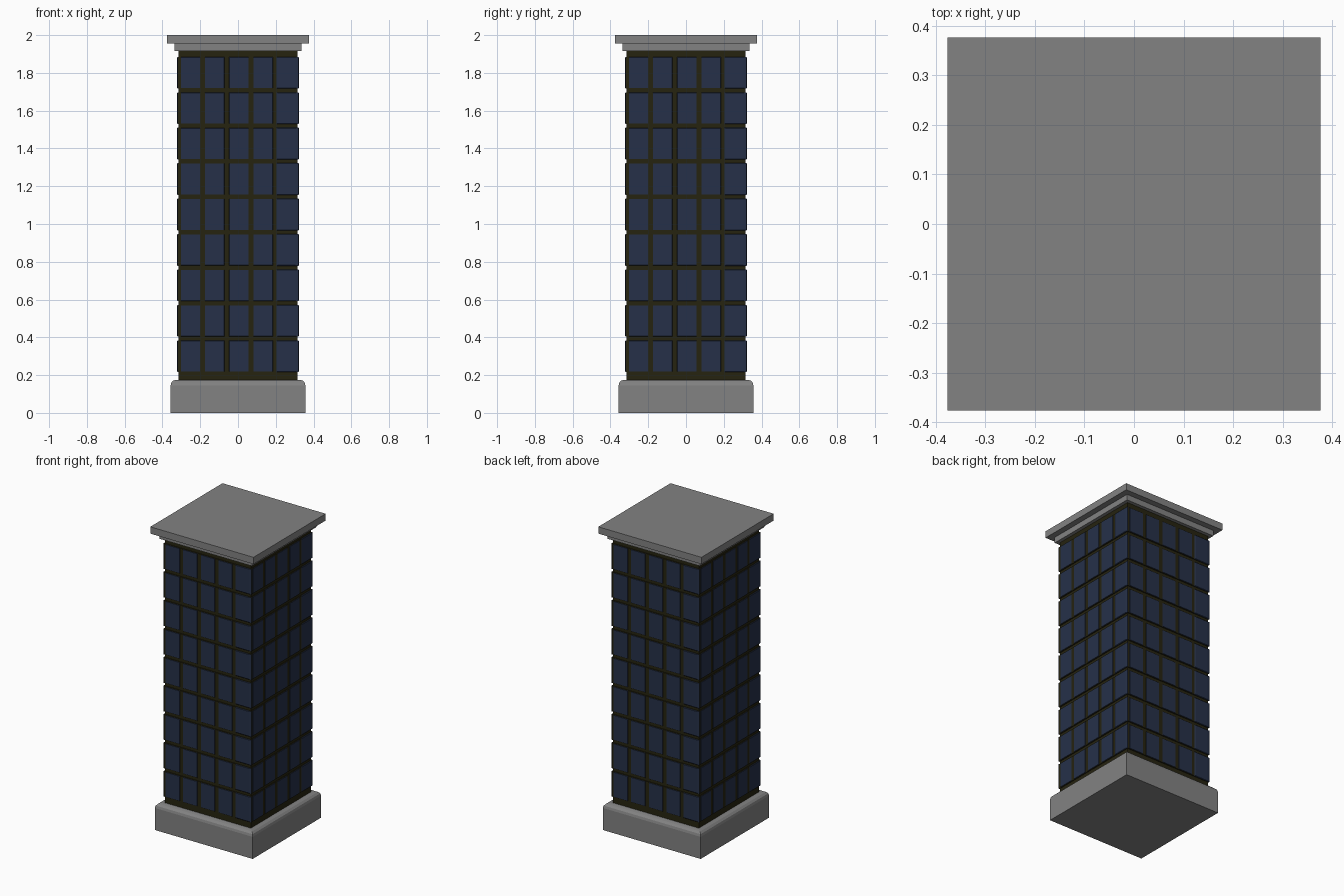
import bpy, bmesh, math
from mathutils import Matrix

if "Cube" in bpy.data.objects:
    bpy.data.objects.remove(bpy.data.objects["Cube"])


def material(name, rgb):
    m = bpy.data.materials.new(name)
    m.diffuse_color = (*rgb, 1.0)
    m.use_nodes = True
    m.node_tree.nodes["Principled BSDF"].inputs["Base Color"].default_value = m.diffuse_color
    return m


stone = material("grey stone", (0.225, 0.225, 0.225))
frame = material("dark olive frame", (0.019, 0.017, 0.005))
glass = material("dark blue glass", (0.019, 0.030, 0.066))


def finish(bm, name, mat):
    mesh = bpy.data.meshes.new(name)
    bmesh.ops.recalc_face_normals(bm, faces=bm.faces[:])
    bm.to_mesh(mesh)
    bm.free()
    mesh.materials.append(mat)
    ob = bpy.data.objects.new(name, mesh)
    bpy.context.collection.objects.link(ob)
    return ob


def add_block(bm, half, z0, z1):
    mat = Matrix.Translation((0, 0, (z0 + z1) / 2)) @ Matrix.Diagonal((2 * half, 2 * half, z1 - z0, 1))
    return bmesh.ops.create_cube(bm, size=1, matrix=mat)["verts"]


def block(name, half, z0, z1, mat):
    bm = bmesh.new()
    add_block(bm, half, z0, z1)
    return finish(bm, name, mat)


# Plinth with rounded top edges
bm = bmesh.new()
add_block(bm, 0.357, 0, 0.175)
top_edges = [e for e in bm.edges if all(v.co.z > 0.1 for v in e.verts)]
bmesh.ops.bevel(bm, geom=top_edges, offset=0.03, segments=3, profile=0.5, affect='EDGES')
finish(bm, "plinth", stone)

# Tower core and roof slabs
block("tower_core", 0.314, 0.17, 1.92, frame)
block("cornice", 0.337, 1.917, 1.957, stone)
block("roof_slab", 0.376, 1.955, 2.0, stone)

# Slightly raised frame band for each floor
ROWS, COLS, PITCH_Z, PITCH_X = 9, 5, 0.1876, 0.128
floors = [0.30 + PITCH_Z * r for r in range(ROWS)]
bm = bmesh.new()
for z in floors:
    add_block(bm, 0.3195, z - 0.084, z + 0.084)
finish(bm, "floor_frames", frame)


def pane(bm, rot, x0, x1, z, h, left, right, cut):
    """Thin pane on the front face, edges sloping in, turned to one side."""
    rings = []
    for y, l, r, c in ((-0.317, 0, 0, 0), (-0.3195, 0, 0, 0), (-0.322, left, right, cut)):
        pts = [(x0 + l, z - h + c), (x1 - r, z - h + c), (x1 - r, z + h - c), (x0 + l, z + h - c)]
        rings.append([bm.verts.new(rot @ Matrix.Translation((x, y, zz)).translation) for x, zz in pts])
    bm.faces.new(rings[0][::-1])
    bm.faces.new(rings[-1])
    for a, b in zip(rings, rings[1:]):
        for i in range(4):
            j = (i + 1) % 4
            bm.faces.new((a[i], a[j], b[j], b[i]))


# Window panes on all four sides; the last column wraps to the corner
bm = bmesh.new()
for side in range(4):
    rot = Matrix.Rotation(side * math.pi / 2, 4, 'Z')
    for z in floors:
        for c in range(COLS):
            x = -0.303 + PITCH_X * c
            if c < COLS - 1:
                pane(bm, rot, x, x + 0.103, z, 0.082, 0.001, 0.001, 0.001)
            else:
                pane(bm, rot, x - 0.004, 0.321, z, 0.084, 0.004, 0.017, 0.003)
finish(bm, "windows", glass)
